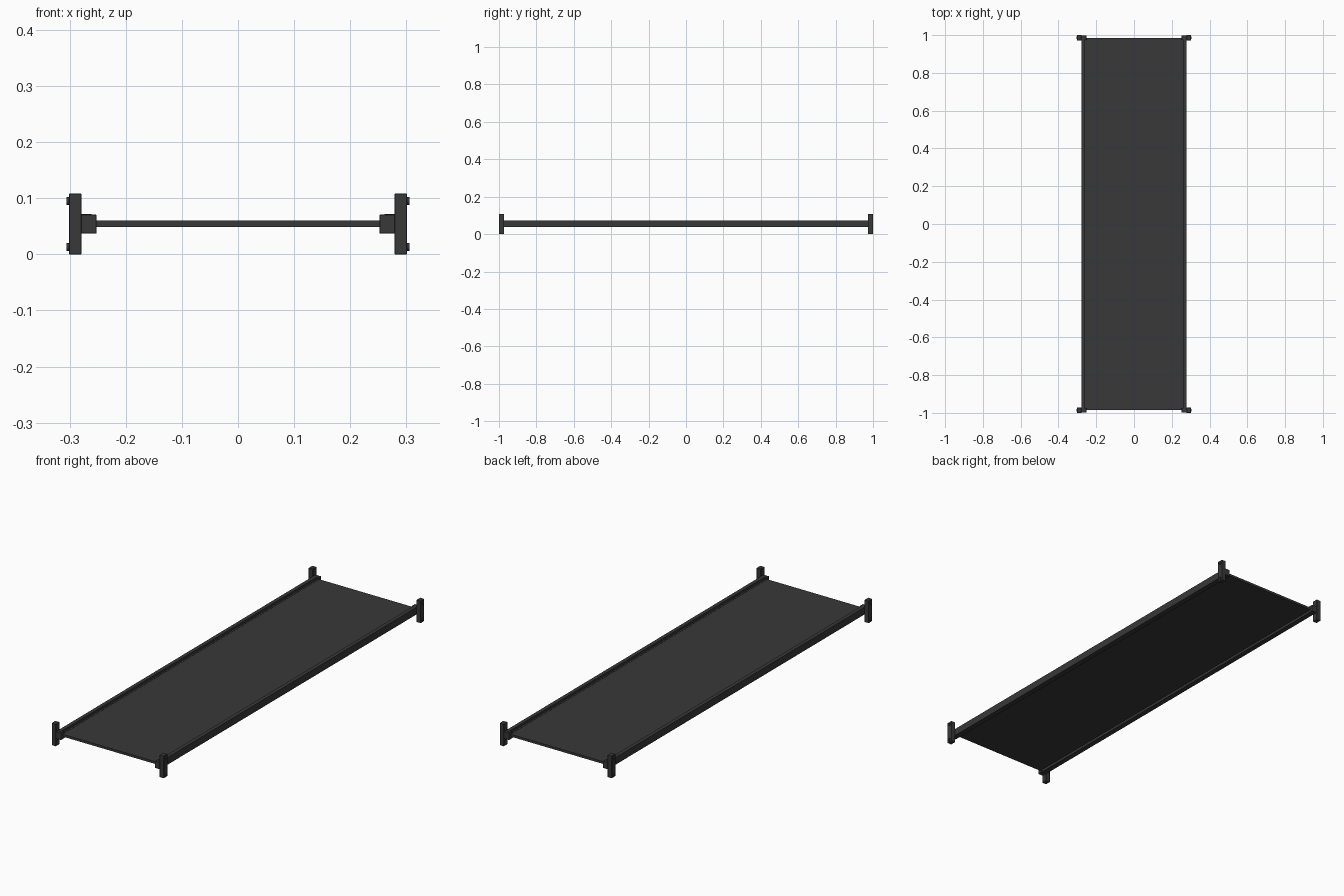
import bpy, math

if "Cube" in bpy.data.objects:
    bpy.data.objects.remove(bpy.data.objects["Cube"])

dark = bpy.data.materials.new("dark_metal")
dark.diffuse_color = (0.04, 0.04, 0.04, 1)
dark.use_nodes = True
dark.node_tree.nodes["Principled BSDF"].inputs["Base Color"].default_value = dark.diffuse_color


def box(name, x, y, z, bevel=0.0):
    bpy.ops.mesh.primitive_cube_add(size=1, location=[(a + b) / 2 for a, b in (x, y, z)])
    o = bpy.context.object
    o.name = name
    o.scale = [abs(b - a) for a, b in (x, y, z)]
    bpy.ops.object.transform_apply(location=False, rotation=False, scale=True)
    o.data.materials.append(dark)
    if bevel:
        m = o.modifiers.new("bevel", 'BEVEL')
        m.width, m.segments = bevel, 1
    return o


def rail(name, s):
    # stepped angle profile: tall outer wall and a low inner ledge
    prof = [(.279, .037), (.279, .072), (.261, .072), (.261, .0615), (.253, .0615), (.253, .037)]
    n = len(prof)
    verts = [(s * x, y, z) for y in (-.985, .985) for x, z in prof]
    faces = [tuple(range(n)), tuple(range(2 * n - 1, n - 1, -1))]
    faces += [(i, i + n, (i + 1) % n + n, (i + 1) % n) for i in range(n)]
    if s > 0:
        faces = [f[::-1] for f in faces]
    me = bpy.data.meshes.new(name)
    me.from_pydata(verts, [], faces)
    me.materials.append(dark)
    bpy.context.collection.objects.link(bpy.data.objects.new(name, me))


# shelf panel
box("shelf_panel", (-.256, .256), (-.985, .985), (.049, .0605))

for s, side in ((-1, "left"), (1, "right")):
    rail(side + "_rail", s)
    for t, end in ((-1, "front"), (1, "back")):
        tag = f"{end}_{side}"
        # upright end post and the block joining it to the rail
        box(tag + "_post", (s * .279, s * .301), (t * .972, t * 1.0), (0, .108), .0008)
        box(tag + "_bracket", (s * .252, s * .280), (t * .974, t * .998), (.037, .0705), .0008)
        # bolt heads on the outer face
        for z, level in ((.013, "lower"), (.095, "upper")):
            bpy.ops.mesh.primitive_cylinder_add(vertices=16, radius=.007, depth=.008,
                location=(s * .3015, t * .986, z), rotation=(0, math.pi / 2, 0))
            o = bpy.context.object
            o.name = f"{tag}_{level}_bolt"
            o.data.materials.append(dark)
            bpy.ops.object.shade_smooth_by_angle()
